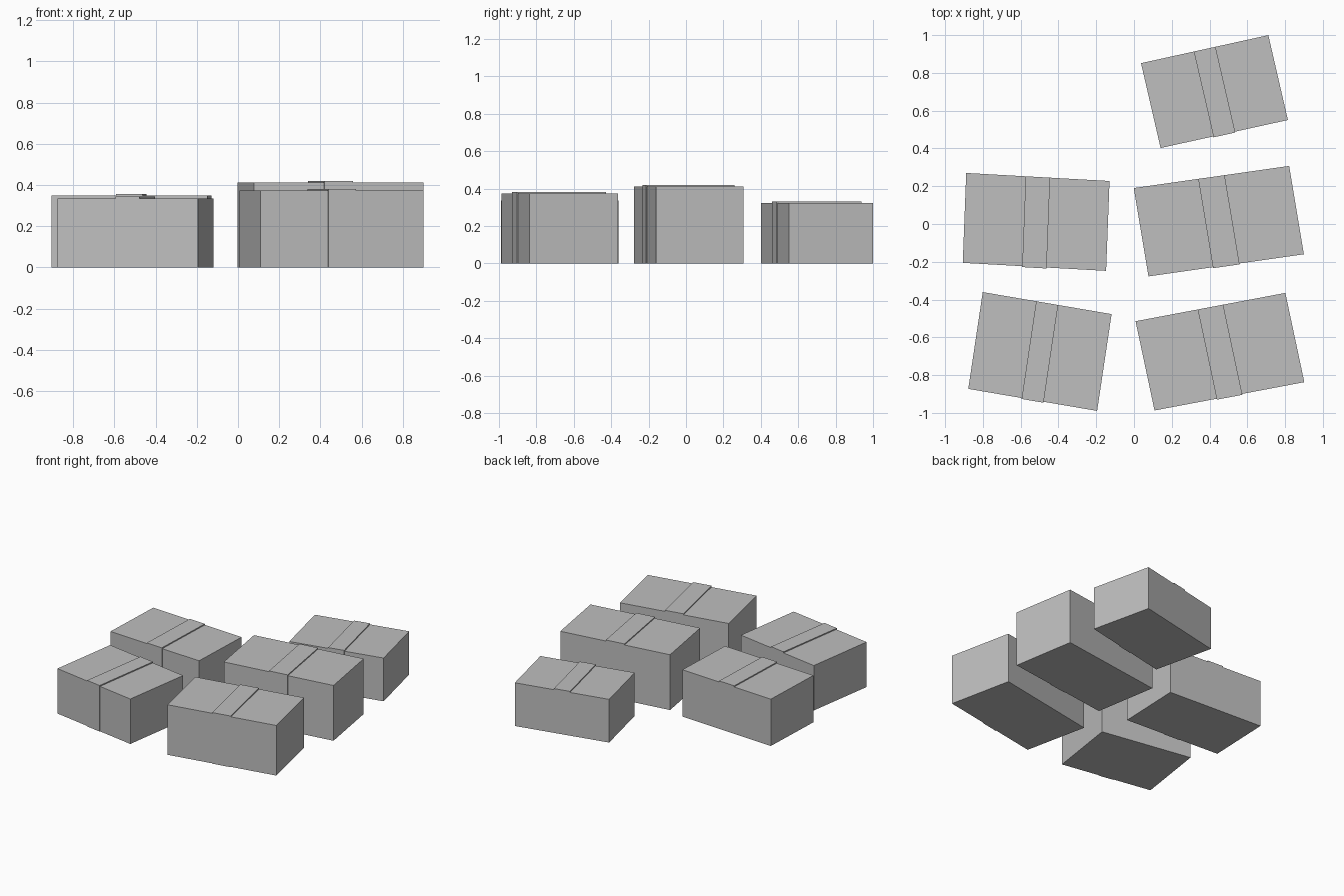
import bpy
import bmesh
from math import cos, sin, radians
from mathutils import Vector

old = bpy.data.objects.get("Cube")
if old:
    bpy.data.objects.remove(old, do_unlink=True)

GREY = (0.52, 0.52, 0.52, 1.0)
card = bpy.data.materials.new("grey_card")
card.use_nodes = True
card.diffuse_color = GREY
card.node_tree.nodes["Principled BSDF"].inputs["Base Color"].default_value = GREY

TAPE_SHARE = 0.17   # tape width as a share of the box width
TAPE_TOP = 0.008
TAPE_FRONT = 0.005


def block(name, centre, u, v, us, vs, zs):
    """Flat-faced block spanning us along u, vs along v and zs upwards."""
    bm = bmesh.new()
    bmesh.ops.create_cube(bm, size=1)
    for p in bm.verts:
        a = us[p.co.x > 0]
        b = vs[p.co.y > 0]
        z = zs[p.co.z > 0]
        xy = u * a + v * b
        p.co = (xy.x, xy.y, z)
    mesh = bpy.data.meshes.new(name)
    bm.to_mesh(mesh)
    bm.free()
    mesh.materials.append(card)
    obj = bpy.data.objects.new(name, mesh)
    obj.location = (centre[0], centre[1], 0)
    bpy.context.collection.objects.link(obj)
    return obj


def parcel(name, centre, width, depth, height, turn, lean):
    """Box with a tape strip over the lid and down the front face."""
    a, b = radians(turn), radians(lean)
    u = Vector((cos(a), sin(a)))
    v = Vector((-sin(b), cos(b)))
    w, d, t = width / 2, depth / 2, width * TAPE_SHARE / 2
    block(name + "_box", centre, u, v, (-w, w), (-d, d), (0, height))
    block(name + "_lid_tape", centre, u, v, (-t, t), (-d - TAPE_FRONT, d),
          (height, height + TAPE_TOP))
    block(name + "_front_tape", centre, u, v, (-t, t), (-d - TAPE_FRONT, -d),
          (0, height))


# name, centre, width, depth, height, angle of width side, angle of depth side
parcel("back_left", (0.426, 0.701), 0.69, 0.461, 0.322, 12.4, 13.0)
parcel("middle_left", (0.449, 0.015), 0.831, 0.474, 0.412, 8.1, 9.5)
parcel("front_left", (0.455, -0.676), 0.807, 0.483, 0.373, 10.7, 12.0)
parcel("middle_right", (-0.518, 0.011), 0.76, 0.476, 0.349, -3.2, -2.2)
parcel("front_right", (-0.498, -0.675), 0.692, 0.518, 0.335, -9.7, -8.5)
